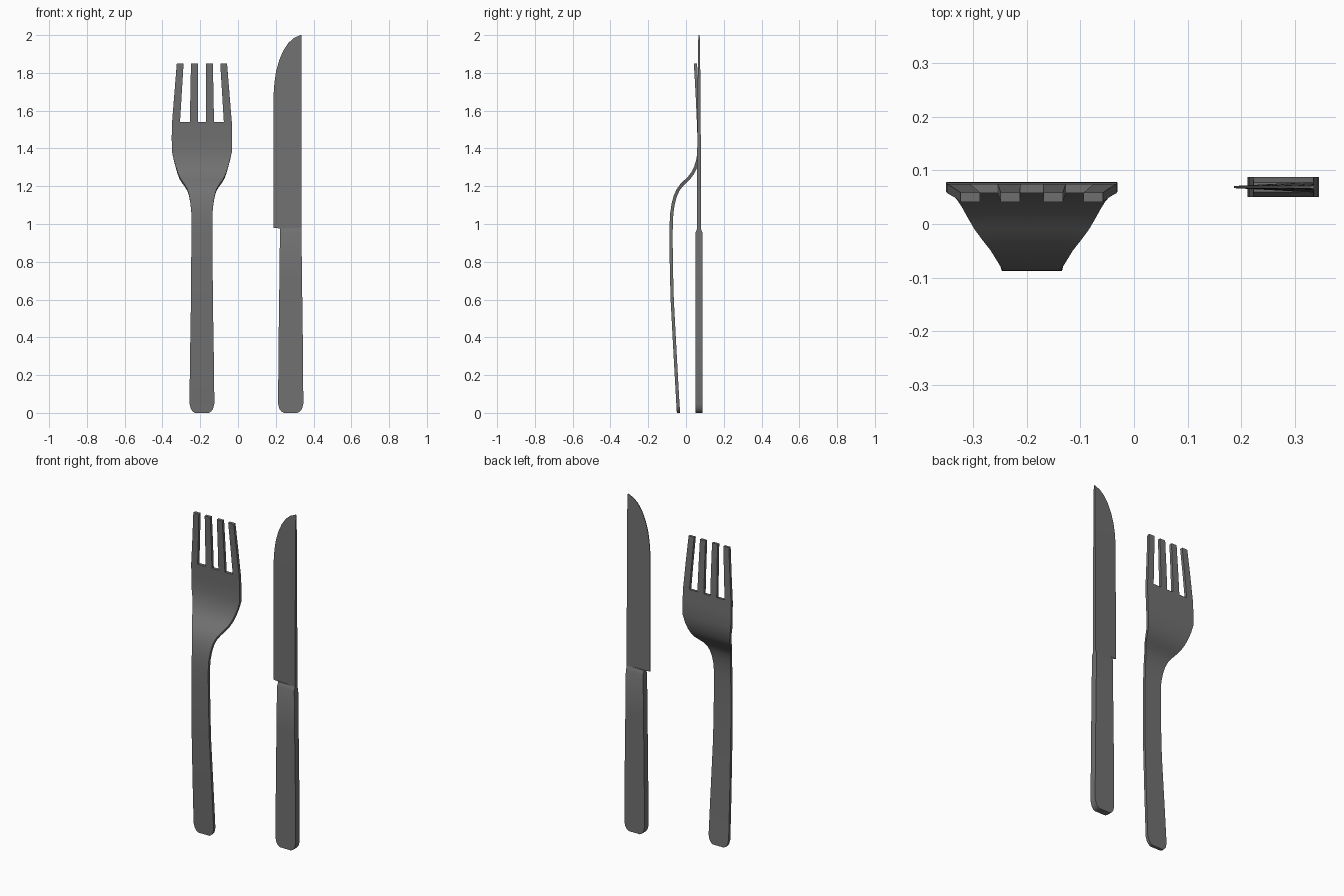
import bpy, bmesh

if "Cube" in bpy.data.objects:
    bpy.data.objects.remove(bpy.data.objects["Cube"])

steel = bpy.data.materials.new("dark steel")
steel.diffuse_color = (0.165, 0.165, 0.165, 1)
steel.use_nodes = True
steel.node_tree.nodes["Principled BSDF"].inputs["Base Color"].default_value = steel.diffuse_color


def finish(bm, name, angle=0.6):
    bmesh.ops.recalc_face_normals(bm, faces=bm.faces)
    me = bpy.data.meshes.new(name)
    bm.to_mesh(me)
    bm.free()
    me.materials.append(steel)
    ob = bpy.data.objects.new(name, me)
    bpy.context.collection.objects.link(ob)
    bpy.ops.object.select_all(action='DESELECT')
    ob.select_set(True)
    bpy.context.view_layer.objects.active = ob
    return ob


def smooth():
    bpy.ops.object.shade_smooth_by_angle(angle=0.6)


def loft(rings, name):
    # closed solid through four-point rings
    bm = bmesh.new()
    vs = [[bm.verts.new(p) for p in r] for r in rings]
    for a, b in zip(vs, vs[1:]):
        for i in range(4):
            j = (i + 1) % 4
            bm.faces.new((a[i], a[j], b[j], b[i]))
    bm.faces.new(vs[0])
    bm.faces.new(vs[-1])
    finish(bm, name)
    smooth()


# Fork: a curved sheet (z, y, half width), split into tines, then thickened
FX = -0.191
body = [(0.0, -.040, .036), (.008, -.0405, .049), (.022, -.041, .059), (.05, -.043, .066),
        (.3, -.057, .063), (.6, -.073, .058), (.75, -.077, .057), (.9, -.079, .056),
        (1.0, -.0785, .055), (1.06, -.075, .056), (1.11, -.067, .061), (1.15, -.056, .068),
        (1.18, -.042, .077), (1.205, -.024, .092), (1.225, -.004, .107), (1.245, .017, .119),
        (1.27, .036, .129), (1.30, .051, .138), (1.34, .063, .149), (1.385, .070, .159),
        (1.46, .069, .160), (1.54, .066, .158)]
base = [-.158, -.116, -.064, -.021, .021, .064, .116, .158]
tips = [-.133, -.097, -.058, -.022, .022, .058, .097, .133]

bm = bmesh.new()
rows = [[bm.verts.new((FX + c * hw / .158, y, z)) for c in base] for z, y, hw in body]
for a, b in zip(rows, rows[1:]):
    for i in range(7):
        bm.faces.new((a[i], a[i + 1], b[i + 1], b[i]))
last = rows[-1]
for t, y in ((.5, .059), (1, .050)):
    new = [bm.verts.new((FX + p + (q - p) * t, y, 1.54 + .31 * t)) for p, q in zip(base, tips)]
    for i in (0, 2, 4, 6):
        bm.faces.new((last[i], last[i + 1], new[i + 1], new[i]))
    last = new
fork = finish(bm, "fork")
solid = fork.modifiers.new("thickness", 'SOLIDIFY')
solid.thickness = .017
solid.offset = 0
bpy.ops.object.modifier_apply(modifier="thickness")
smooth()

# Knife handle: flat bar (z, half width, half depth), rounded end and tapered shoulder
KX, KY = 0.279, 0.069
handle = [(0, .036, .019), (.008, .050, .019), (.022, .060, .019), (.05, .067, .019),
          (.4, .064, .019), (.7, .060, .019), (.955, .057, .019), (.967, .056, .013), (.98, .056, .009)]
loft([[(KX - w, KY - d, z), (KX + w, KY - d, z), (KX + w, KY + d, z), (KX - w, KY + d, z)]
      for z, w, d in handle], "knife_handle")

# Knife blade: wedge with thick spine on the right (z, cutting edge x, half spine)
SPINE = 0.336
blade = [(.965, .187, .010), (1.3, .187, .010), (1.68, .188, .008), (1.75, .193, .007),
         (1.81, .202, .0065), (1.87, .219, .006), (1.92, .241, .005), (1.96, .268, .0045),
         (1.985, .297, .004), (2.0, .330, .0035)]
loft([[(x, KY - .002, z + (.015 if k == 0 else 0)), (SPINE, KY - d, z),
       (SPINE, KY + d, z), (x, KY + .002, z + (.015 if k == 0 else 0))]
      for k, (z, x, d) in enumerate(blade)], "knife_blade")
